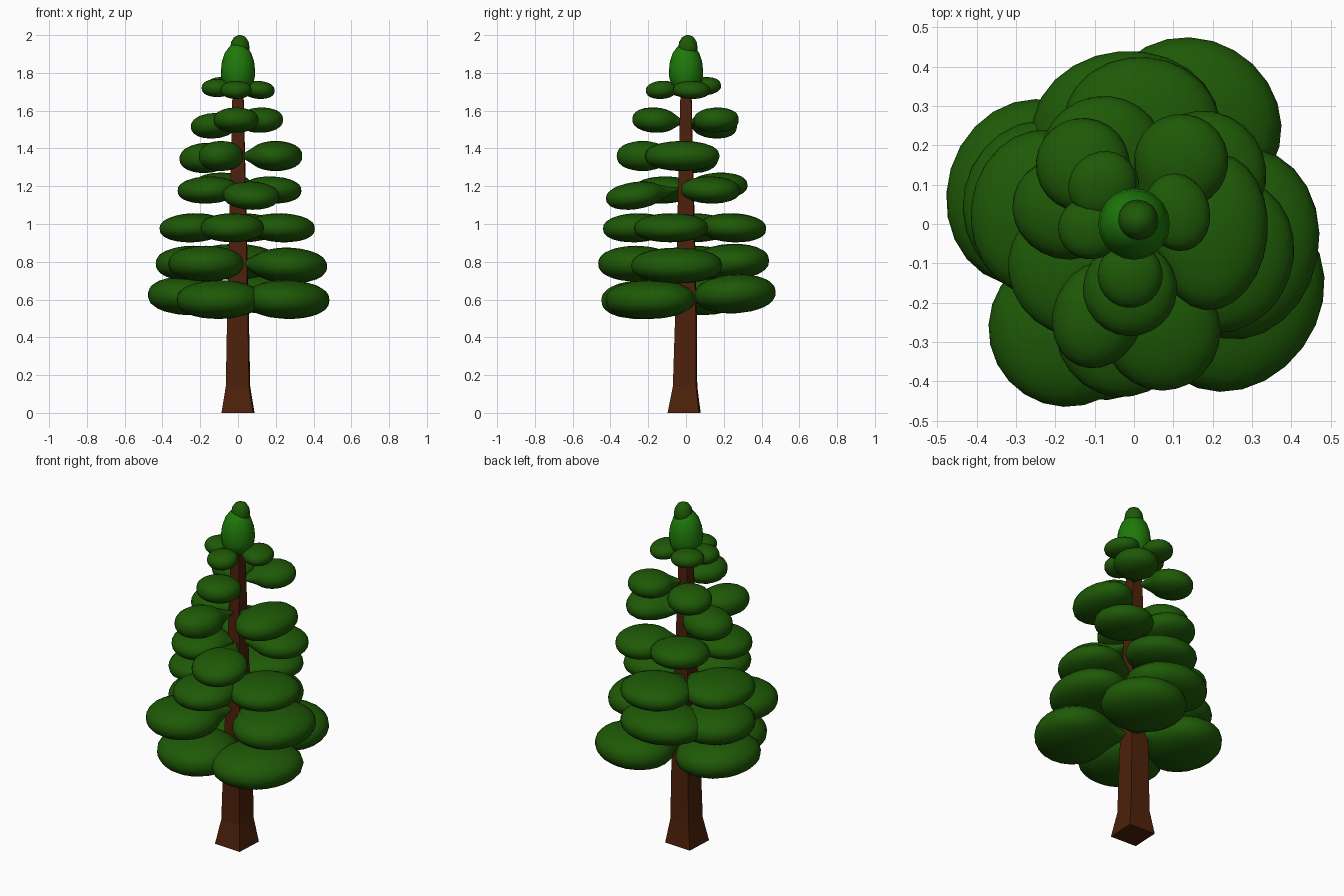
import bpy
import bmesh
import math
from mathutils import Matrix, Vector

default_cube = bpy.data.objects.get("Cube")
if default_cube:
    bpy.data.objects.remove(default_cube, do_unlink=True)


def make_material(name, red, green, blue):
    material = bpy.data.materials.new(name)
    material.use_nodes = True
    colour = (red, green, blue, 1.0)
    material.diffuse_color = colour
    shader = next(n for n in material.node_tree.nodes if n.type == "BSDF_PRINCIPLED")
    shader.inputs["Base Color"].default_value = colour
    return material


BARK = make_material("brown bark", .076, .015, .003)
LEAF = make_material("dark green foliage", .013, .1, .002)
BRIGHT = make_material("bright green crown", .013, .19, .003)


def finish(mesh_data, name, material, smooth):
    """Turn a bmesh into a named, coloured object."""
    bmesh.ops.recalc_face_normals(mesh_data, faces=mesh_data.faces)
    for face in mesh_data.faces:
        face.smooth = smooth
    mesh = bpy.data.meshes.new(name)
    mesh_data.to_mesh(mesh)
    mesh_data.free()
    mesh.materials.append(material)
    result = bpy.data.objects.new(name, mesh)
    bpy.context.collection.objects.link(result)
    return result


def lathe(name, profile, sides, material, smooth, turn=0.0):
    """Stack rings of (x, y, radius, height) and cap both ends."""
    bm = bmesh.new()
    rings = []
    for x, y, radius, height in profile:
        ring = []
        for step in range(sides):
            angle = turn + math.tau * step / sides
            ring.append(bm.verts.new((x + radius * math.cos(angle),
                                      y + radius * math.sin(angle), height)))
        rings.append(ring)
    for lower, upper in zip(rings, rings[1:]):
        for step in range(sides):
            after = (step + 1) % sides
            bm.faces.new((lower[step], lower[after], upper[after], upper[step]))
    bm.faces.new(rings[0][::-1])
    bm.faces.new(rings[-1])
    return finish(bm, name, material, smooth)


def foliage_pad(name, centre, attach_height, length, width, thickness):
    """Flattened club: a plump ellipsoid whose inner pole is drawn out to the trunk."""
    root = Vector((0, 0, attach_height))
    centre = Vector(centre)
    outward = centre - root
    distance = outward.length
    forward = outward.normalized()
    sideways = Vector((0, 0, 1)).cross(forward).normalized()
    upward = forward.cross(sideways)
    frame = Matrix((forward, sideways, upward)).transposed().to_4x4()
    frame.translation = centre

    bm = bmesh.new()
    bmesh.ops.create_uvsphere(bm, u_segments=20, v_segments=12, radius=1)
    quarter_turn = Matrix.Rotation(math.pi / 2, 4, "Y")
    bmesh.ops.transform(bm, matrix=quarter_turn, verts=bm.verts)
    for vert in bm.verts:
        along, across, rise = vert.co
        plump_rise = math.copysign(abs(rise) ** .85, rise)
        if along < -.99:
            vert.co = (-distance, 0, 0)
        elif along < -.9:
            # slim neck ring between the pad and the trunk
            neck = -max(length, (length + distance) / 2)
            vert.co = (neck, across * width * .4, rise * thickness * .7)
        else:
            vert.co = (along * length, across * width, plump_rise * thickness)
    bmesh.ops.transform(bm, matrix=frame, verts=bm.verts)
    return finish(bm, name, LEAF, True)


# Square trunk with a flared foot
lathe("trunk", [(0, -.01, .118, 0), (0, -.005, .087, .14),
                (0, 0, .078, .5), (0, 0, .038, 1.75)],
      4, BARK, False, turn=math.radians(42))

# Foliage tiers: attach height, length, thickness, then pads (x, y, z, width)
tiers = [
    (.61, .21, .103, [(.26, -.19, .6, .25), (.15, .26, .63, .23),
                      (-.265, .08, .62, .24), (-.1, -.235, .6, .23)]),
    (.79, .2, .095, [(.27, -.05, .78, .245), (-.02, .24, .8, .24),
                     (-.235, .05, .79, .215), (-.17, -.265, .79, .2)]),
    (.99, .175, .077, [(.23, -.08, .98, .2), (.02, .25, .98, .2),
                       (-.24, .03, .98, .21), (-.03, -.265, .98, .17)]),
    (1.19, .155, .072, [(.18, .13, 1.18, .16), (-.08, .17, 1.2, .16),
                        (-.16, -.12, 1.18, .17), (.07, -.27, 1.15, .15)]),
    (1.36, .14, .08, [(.2, -.02, 1.36, .2), (-.17, .04, 1.35, .13),
                      (-.09, -.23, 1.36, .115)]),
    (1.54, .12, .067, [(.12, .16, 1.55, .12), (-.13, .15, 1.52, .12),
                       (-.01, -.165, 1.55, .12)]),
    (1.72, .083, .048, [(.11, .03, 1.71, .1), (-.08, .1, 1.73, .09),
                        (-.11, -.01, 1.72, .08), (-.01, -.13, 1.71, .083)]),
]
for tier_index, (attach, length, thickness, pads) in enumerate(tiers, start=1):
    for pad_index, (x, y, z, width) in enumerate(pads, start=1):
        foliage_pad(f"foliage_tier_{tier_index}_pad_{pad_index}", (x, y, z),
                    attach, length, width, thickness)

# Crown egg and its darker tip
lathe("crown", [(0, 0, .03, 1.7), (0, 0, .075, 1.73), (0, 0, .088, 1.77),
                (0, 0, .091, 1.81), (0, 0, .085, 1.86), (0, 0, .07, 1.905),
                (0, 0, .045, 1.94), (0, 0, .015, 1.96)], 20, BRIGHT, True)
lathe("crown_tip", [(.01, .01, .046, 1.9), (.01, .01, .052, 1.93),
                    (.01, .01, .046, 1.965), (.01, .01, .03, 1.99),
                    (.01, .01, .008, 2)], 16, LEAF, True)
